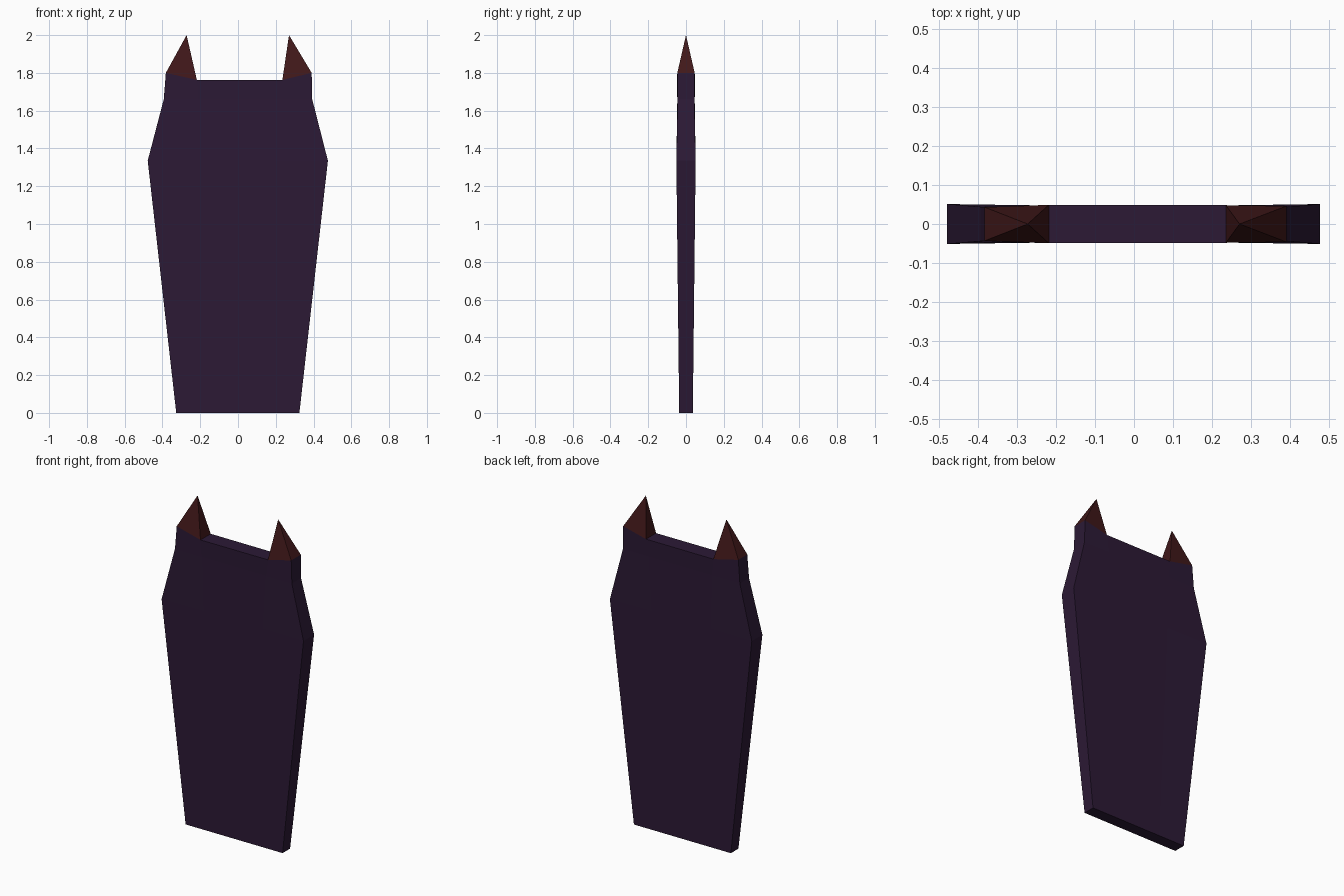
import bpy

if "Cube" in bpy.data.objects:
    bpy.data.objects.remove(bpy.data.objects["Cube"])


def material(name, rgb):
    mat = bpy.data.materials.new(name)
    mat.diffuse_color = (*rgb, 1)
    mat.use_nodes = True
    mat.node_tree.nodes["Principled BSDF"].inputs["Base Color"].default_value = mat.diffuse_color
    return mat


def make_object(name, verts, faces, mat):
    mesh = bpy.data.meshes.new(name)
    mesh.from_pydata(verts, [], faces)
    mesh.materials.append(mat)
    mesh.update()
    obj = bpy.data.objects.new(name, mesh)
    bpy.context.collection.objects.link(obj)
    return obj


purple = material("dark_purple", (0.025, 0.01, 0.036))
maroon = material("dark_maroon", (0.052, 0.009, 0.01))

# Slab stations from bottom to top: (x, z, half depth) across four columns
rows = [
    [(-0.327, 0, .036), (-0.15, 0, .036), (0.15, 0, .036), (0.325, 0, .036)],
    [(-0.478, 1.335, .051), (-0.20, 1.335, .047), (0.20, 1.335, .047), (0.476, 1.335, .051)],
    [(-0.393, 1.66, .044), (-0.21, 1.66, .046), (0.22, 1.66, .046), (0.393, 1.66, .044)],
    [(-0.382, 1.80, .043), (-0.218, 1.763, .049), (0.235, 1.763, .048), (0.39, 1.80, .046)],
]
nr, nc = len(rows), len(rows[0])
flat = [p for row in rows for p in row]
verts = [(x, -d, z) for x, z, d in flat] + [(x, d, z) for x, z, d in flat]


def idx(r, c, back=0):
    return back * nr * nc + r * nc + c


faces = []
# Front and back faces
for r in range(nr - 1):
    for c in range(nc - 1):
        quad = [(r, c), (r, c + 1), (r + 1, c + 1), (r + 1, c)]
        faces.append([idx(*q) for q in quad])
        faces.append([idx(*q, 1) for q in reversed(quad)])
# Rim joining front to back
rim = ([(0, c) for c in range(nc)] + [(r, nc - 1) for r in range(1, nr)]
       + [(nr - 1, c) for c in range(nc - 2, -1, -1)] + [(r, 0) for r in range(nr - 2, 0, -1)])
for a, b in zip(rim, rim[1:] + rim[:1]):
    faces.append([idx(*a), idx(*a, 1), idx(*b, 1), idx(*b)])
make_object("slab_body", verts, faces, purple)

# Pointed horns standing on the sloped top corners
for name, c, tip_x in (("left_horn", 0, -0.272), ("right_horn", 2, 0.27)):
    base = [verts[i] for i in (idx(3, c), idx(3, c + 1), idx(3, c + 1, 1), idx(3, c, 1))]
    sides = [(i, (i + 1) % 4, 4) for i in range(4)]
    make_object(name, base + [(tip_x, 0, 2.0)], sides + [(3, 2, 1, 0)], maroon)
